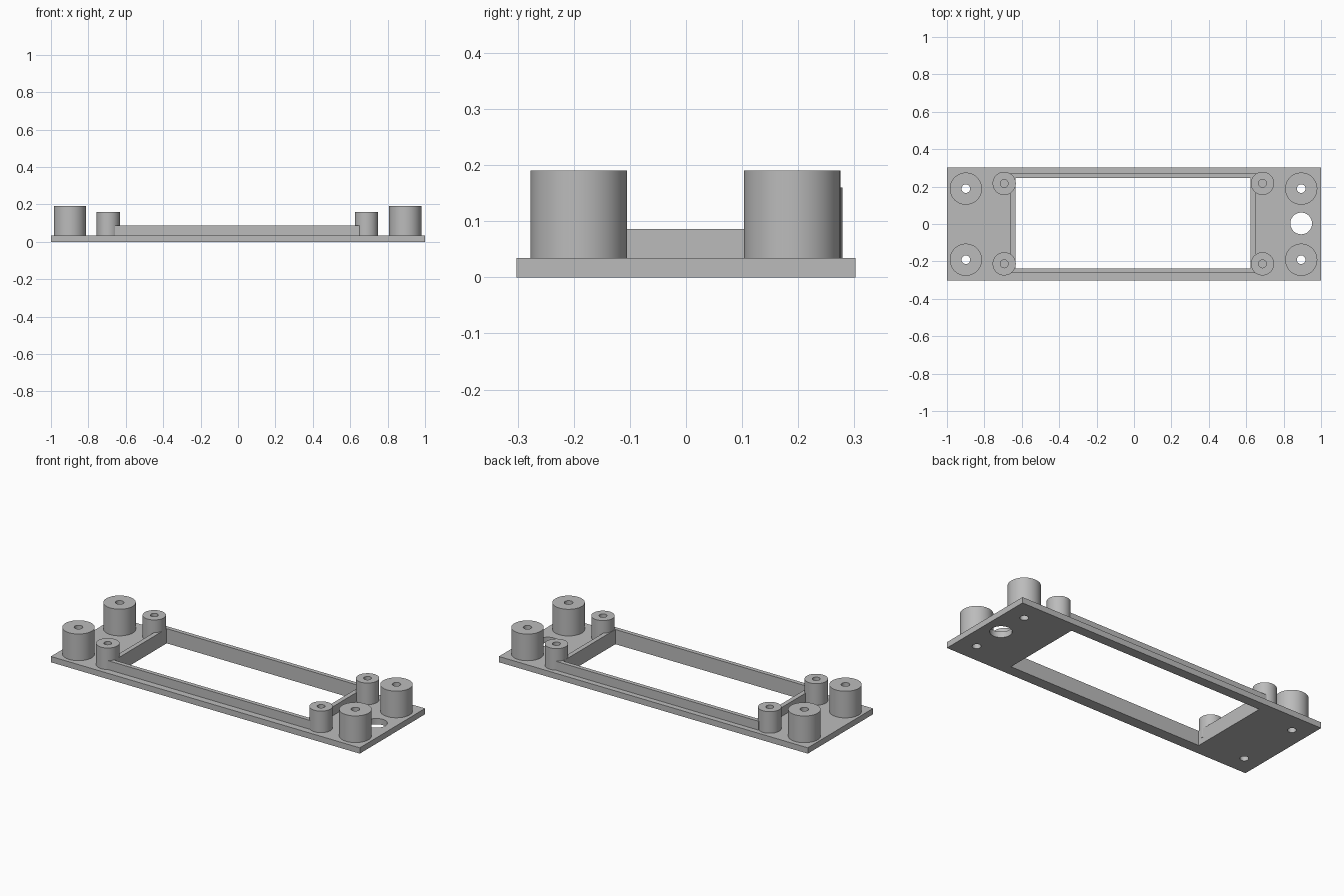
import bpy, bmesh
from math import cos, sin, pi

cube = bpy.data.objects.get("Cube")
if cube:
    bpy.data.objects.remove(cube, do_unlink=True)

grey = bpy.data.materials.new("plain grey")
grey.use_nodes = True
grey.diffuse_color = (0.5, 0.5, 0.5, 1)
grey.node_tree.nodes["Principled BSDF"].inputs["Base Color"].default_value = grey.diffuse_color


def rect(x0, x1, y0, y1):
    return [(x0, y0), (x1, y0), (x1, y1), (x0, y1)]


def circle(x, y, r, n=64):
    return [(x + r * cos(2 * pi * i / n), y + r * sin(2 * pi * i / n)) for i in range(n)]


def extrusion(name, loops, z0, z1):
    """Solid with the first loop as outline and the others as holes."""
    curve = bpy.data.curves.new(name, "CURVE")
    curve.dimensions = "2D"
    curve.fill_mode = "BOTH"
    curve.extrude = (z1 - z0) / 2
    for loop in loops:
        spline = curve.splines.new("POLY")
        spline.points.add(len(loop) - 1)
        for point, (x, y) in zip(spline.points, loop):
            point.co = (x, y, 0, 1)
        spline.use_cyclic_u = True
    helper = bpy.data.objects.new(name + " outline", curve)
    bpy.context.collection.objects.link(helper)
    bpy.context.view_layer.update()
    graph = bpy.context.evaluated_depsgraph_get()
    mesh = bpy.data.meshes.new_from_object(helper.evaluated_get(graph))
    bpy.data.objects.remove(helper, do_unlink=True)
    bpy.data.curves.remove(curve)

    # Weld caps to walls and lift to height
    bm = bmesh.new()
    bm.from_mesh(mesh)
    bmesh.ops.remove_doubles(bm, verts=bm.verts, dist=0.0001)
    bmesh.ops.translate(bm, verts=bm.verts, vec=(0, 0, (z0 + z1) / 2))
    bmesh.ops.recalc_face_normals(bm, faces=bm.faces)
    bm.to_mesh(mesh)
    bm.free()
    mesh.name = name
    mesh.materials.clear()
    mesh.materials.append(grey)
    obj = bpy.data.objects.new(name, mesh)
    bpy.context.collection.objects.link(obj)
    bpy.ops.object.select_all(action="DESELECT")
    obj.select_set(True)
    bpy.context.view_layer.objects.active = obj
    bpy.ops.object.shade_smooth_by_angle(angle=pi / 6)
    return obj


PLATE_TOP = 0.034
window = rect(-0.633, 0.624, -0.238, 0.245)
big_spots = [(x, y) for x in (-0.899, 0.894) for y in (-0.191, 0.189)]
small_spots = [(x, y) for x in (-0.694, 0.687) for y in (-0.213, 0.217)]

# Base plate with window, screw holes and one cable hole
screw_holes = [circle(x, y, 0.023) for x, y in big_spots]
extrusion("base_plate",
          [rect(-1, 1, -0.302, 0.302), window, circle(0.894, 0.003, 0.058)] + screw_holes,
          0, PLATE_TOP)

# Raised rim around the window
extrusion("window_rim", [rect(-0.66, 0.651, -0.263, 0.27), window], PLATE_TOP, 0.086)

# Tall corner standoffs, open right through the plate
for i, (x, y) in enumerate(big_spots, 1):
    extrusion(f"tall_standoff_{i}", [circle(x, y, 0.086), circle(x, y, 0.023)], PLATE_TOP, 0.19)

# Short standoffs at the window corners, closed by the plate below
for i, (x, y) in enumerate(small_spots, 1):
    extrusion(f"short_standoff_{i}", [circle(x, y, 0.062), circle(x, y, 0.021)], PLATE_TOP, 0.16)
